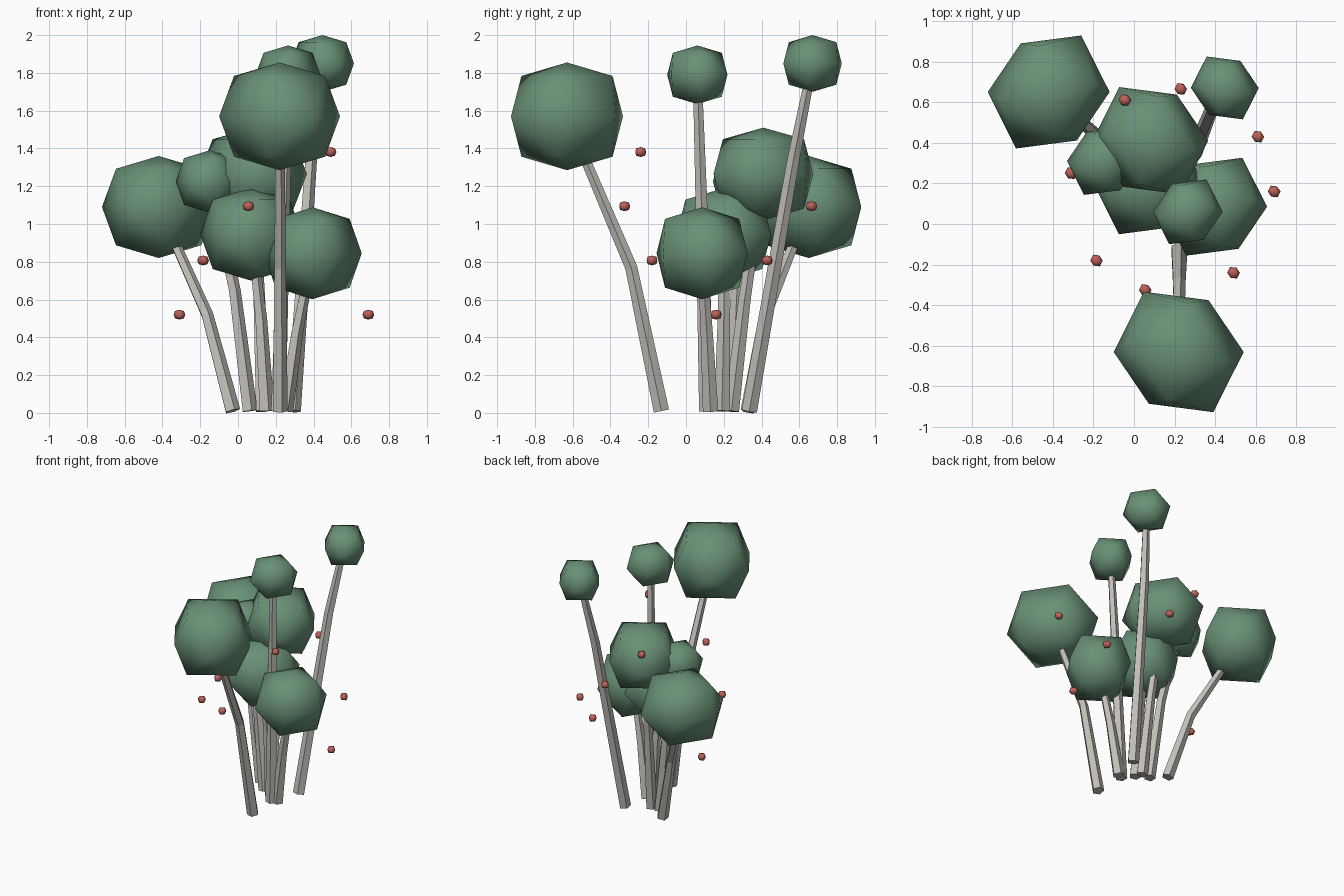
import bpy, bmesh
from math import sin, cos, pi, radians
from mathutils import Vector

old = bpy.data.objects.get("Cube")
if old:
    bpy.data.objects.remove(old, do_unlink=True)


def material(name, rgb):
    m = bpy.data.materials.new(name)
    m.use_nodes = True
    m.diffuse_color = (*rgb, 1)
    m.node_tree.nodes["Principled BSDF"].inputs["Base Color"].default_value = (*rgb, 1)
    return m


GREEN = material("leaf green", (0.14, 0.28, 0.18))
BARK = material("pale bark", (0.54, 0.52, 0.48))
RED = material("berry red", (0.50, 0.12, 0.10))


def finish(bm, name, mat, smooth=False):
    bmesh.ops.recalc_face_normals(bm, faces=bm.faces)
    me = bpy.data.meshes.new(name)
    bm.to_mesh(me)
    bm.free()
    me.materials.append(mat)
    for p in me.polygons:
        p.use_smooth = smooth
    ob = bpy.data.objects.new(name, me)
    bpy.context.collection.objects.link(ob)


def polar(angle, r, z):
    return Vector((r * cos(radians(angle)), r * sin(radians(angle)), z))


def ball(name, centre, rx, rz, flip, mat):
    """Lopsided low-poly ball: poles, two four-point rings and a six-point belt."""
    half = [Vector((0, 0, 1)), polar(0, 1, 0), polar(60, 0.92, 0), polar(120, 1.07, 0)]
    half += [polar(90 * k - 12, 0.77, 0.75) for k in range(4)]
    bm = bmesh.new()
    for p in half:
        for s in (1, -1):
            q = p * s
            bm.verts.new(Vector((q.x * rx, q.y * rx * flip, q.z * rz)) + Vector(centre))
    bmesh.ops.convex_hull(bm, input=bm.verts)
    finish(bm, name, mat, True)


def stem(name, points, r0=0.043, r1=0.025, sides=5):
    """Tapered five-sided tube through the points."""
    pts = [Vector(p) for p in points]
    bm = bmesh.new()
    rings = []
    for i, p in enumerate(pts):
        axis = (pts[min(i + 1, len(pts) - 1)] - pts[max(i - 1, 0)]).normalized()
        turn = Vector((0, 0, 1)).rotation_difference(axis)
        r = r0 + (r1 - r0) * i / (len(pts) - 1)
        rings.append([bm.verts.new(p + turn @ polar(360 * k / sides, r, 0)) for k in range(sides)])
    for a, b in zip(rings, rings[1:]):
        for k in range(sides):
            n = (k + 1) % sides
            bm.faces.new((a[k], a[n], b[n], b[k]))
    bm.faces.new(rings[0])
    bm.faces.new(rings[-1])
    finish(bm, name, BARK)


# Each plant: crown centre, width and height radius, mirror, stem base, stem bend
plants = {
    "front": ((0.22, -0.63, 1.57), 0.32, 0.285, 1, (0.22, -0.13, 0.01), (0.22, -0.29, 0.77)),
    "back_right": ((-0.42, 0.65, 1.09), 0.30, 0.27, -1, (-0.03, 0.33, 0.01), (-0.165, 0.42, 0.52)),
    "back_middle": ((0.08, 0.41, 1.265), 0.285, 0.245, 1, (0.13, 0.24, 0.01), (0.11, 0.31, 0.6)),
    "left": ((0.395, 0.085, 0.845), 0.26, 0.243, -1, (0.25, 0.13, 0.01), (0.31, 0.11, 0.42)),
    "middle": ((0.07, 0.20, 0.945), 0.27, 0.245, -1, (0.15, 0.19, 0.01), (0.12, 0.2, 0.5)),
    "small_right": ((-0.15, 0.31, 1.225), 0.18, 0.165, -1, (0.06, 0.24, 0.01), (-0.02, 0.27, 0.65)),
    "tall_middle": ((0.265, 0.06, 1.79), 0.172, 0.155, -1, (0.21, 0.11, 0.01), (0.24, 0.085, 1.0)),
    "tall_back": ((0.447, 0.67, 1.85), 0.167, 0.15, 1, (0.29, 0.335, 0.01), (0.385, 0.57, 1.35)),
}
for name, (centre, rx, rz, flip, base, bend) in plants.items():
    ball(name + "_crown", centre, rx, rz, flip, GREEN)
    stem(name + "_stem", (base, bend, centre))

# Berries spiral twice around the clump, climbing in four steps
berries = [(0.69, 0.16), (0.61, 0.43), (0.23, 0.665), (-0.045, 0.61),
           (-0.31, 0.25), (-0.185, -0.18), (0.055, -0.325), (0.49, -0.24)]
for i, (x, y) in enumerate(berries):
    ball(f"berry_{i + 1}", (x, y, 0.52 + 0.287 * (i % 4)), 0.031, 0.026, 1, RED)
